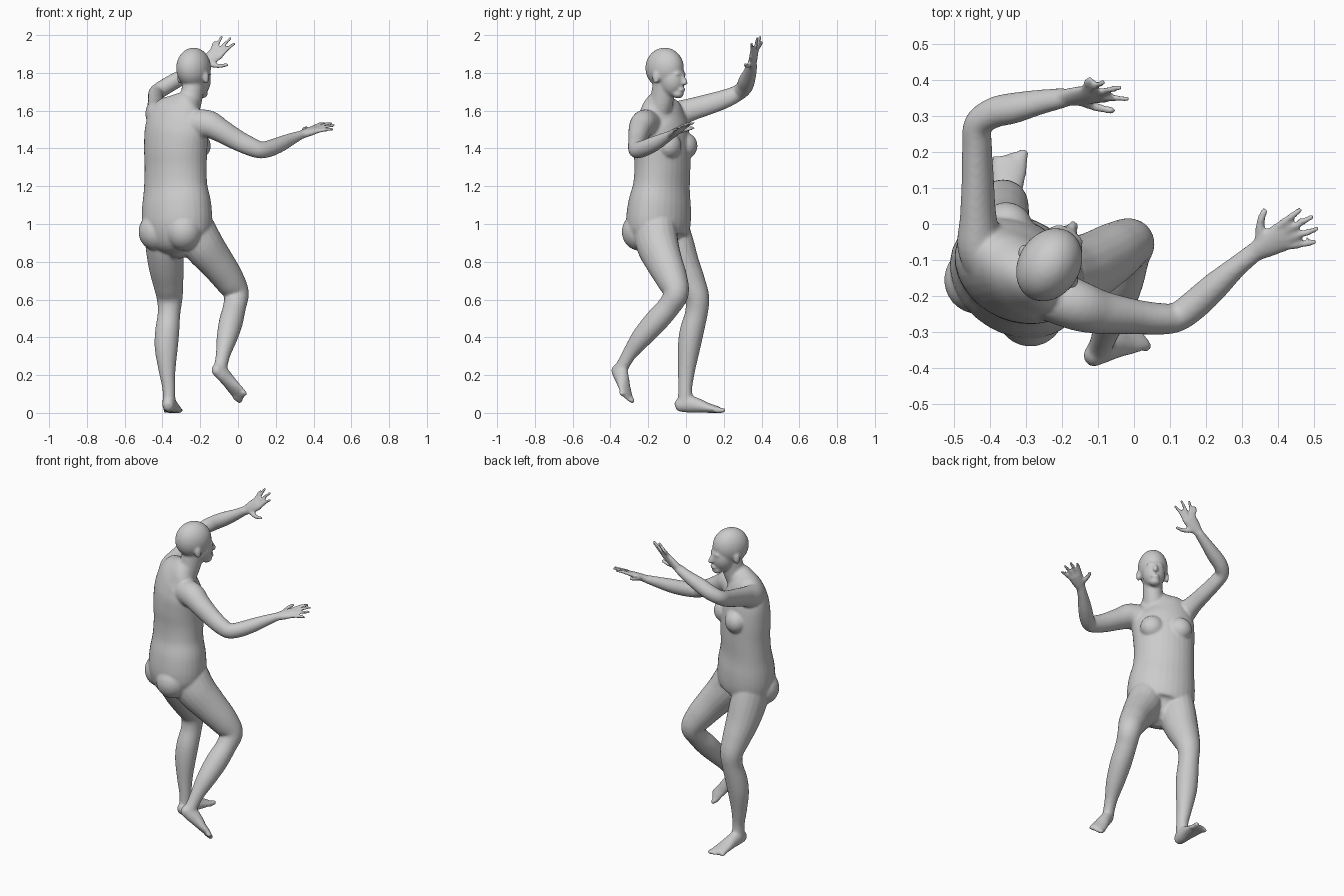
import bpy, bmesh, math
from mathutils import Vector, Matrix

U = Vector((0.85, -0.53, 0)).normalized()   # figure's right
F = Vector((0.53, 0.85, 0)).normalized()    # figure's forward
Z = Vector((0, 0, 1))
bm = bmesh.new()


def catmull(p, steps=5):
    q = [p[0]] + p + [p[-1]]
    out = []
    for i in range(1, len(q) - 2):
        for s in range(steps):
            t = s / steps
            out.append([0.5 * (2 * b + (c - a) * t + (2 * a - 5 * b + 4 * c - d) * t * t
                               + (3 * b - a - 3 * c + d) * t ** 3)
                        for a, b, c, d in zip(q[i - 1], q[i], q[i + 1], q[i + 2])])
    return out + [list(p[-1])]


def tube(pts, side, n=20):
    """Loft of elliptical rings (x, y, z, half width, half depth) with domed ends."""
    P = catmull(pts)
    C = [Vector(p[:3]) for p in P]
    rings = []
    last = len(P) - 1
    for i, p in enumerate(P):
        t = (C[min(i + 1, last)] - C[max(i - 1, 0)]).normalized()
        u = (Vector(side) - t * t.dot(Vector(side))).normalized()
        v = t.cross(u)
        stack = [(0, 1)]
        r = min(p[3], p[4])
        if i == 0:
            stack = [(-0.6 * r, 0.35), (-0.4 * r, 0.75), (0, 1)]
        elif i == last:
            stack = [(0, 1), (0.4 * r, 0.75), (0.6 * r, 0.35)]
        for off, k in stack:
            rings.append([bm.verts.new(C[i] + t * off + u * p[3] * k * math.cos(a) + v * p[4] * k * math.sin(a))
                          for a in [2 * math.pi * j / n for j in range(n)]])
    for a, b in zip(rings, rings[1:]):
        for j in range(n):
            bm.faces.new((a[j], a[(j + 1) % n], b[(j + 1) % n], b[j]))
    bm.faces.new(rings[0][::-1])
    bm.faces.new(rings[-1])


def blob(c, su, sf, sz):
    """Ellipsoid aligned with the figure's heading."""
    m = Matrix((U * su, F * sf, Z * sz)).transposed().to_4x4()
    m.translation = Vector(c)
    bmesh.ops.create_uvsphere(bm, u_segments=24, v_segments=16, radius=1, matrix=m)


def finger(a, b, r, bend):
    a, b = Vector(a), Vector(b)
    mid = (a + b) / 2 + Vector(bend)
    tube([(*a, r * 1.1, r * 1.1), (*mid, r, r), (*b.lerp(mid, 0.1), r * 0.8, r * 0.8)], (0.6, -0.5, 0.62), 10)


def hand(wrist, knuckle, side, tips, thumb, bend):
    """Palm, four fingers (index first) and thumb; side points to the thumb."""
    w, k, s = Vector(wrist), Vector(knuckle), Vector(side).normalized()
    tube([(*w, .028, .022), (*w.lerp(k, .45), .038, .02), (*w.lerp(k, .85), .043, .016), (*k, .04, .013)], s)
    for i, tip in enumerate(tips):
        finger(k + s * (.032 - .0215 * i) - (k - w) * .1, tip, .0105, bend)
    base = w.lerp(k, .2) + s * .015
    finger(base, thumb, .0125, s * .012)


def foot(o, fwd, side, inner, k=1):
    """Foot from heel to toes; o is the sole point under the ankle."""
    o, f, s = Vector(o), Vector(fwd).normalized(), Vector(side).normalized()
    up = s.cross(f)
    prof = [(-.04, .04, .03, .035), (0, .05, .036, .047), (.055, .042, .039, .04),
            (.11, .029, .046, .028), (.155, .021, .05, .02), (.18, .017, .046, .015)]
    tube([(*(o + f * t * k + up * h * k), a * k, b * k) for t, h, a, b in prof], s)
    for i in range(5):
        r = .015 if i == 0 else .0105
        b = o + s * inner * (.034 - .0185 * i) * k + up * r * k
        e = .206 - .004 * i - .0015 * i * i
        tube([(*(b + f * .16 * k), r, r), (*(b + f * .185 * k), r, r), (*(b + f * e * k), r, r * .9)], s, 10)


# torso
tube([(-.30, -.14, .88, .10, .09), (-.315, -.15, .93, .175, .14), (-.322, -.147, 1.0, .195, .16),
      (-.325, -.14, 1.1, .193, .156), (-.33, -.13, 1.2, .178, .139), (-.33, -.125, 1.3, .174, .137),
      (-.33, -.127, 1.4, .178, .138), (-.325, -.132, 1.5, .18, .128), (-.31, -.14, 1.57, .165, .105),
      (-.285, -.145, 1.62, .12, .08), (-.262, -.14, 1.655, .07, .065)], U, 32)
for s in (-1, 1):
    blob(Vector((-.33, -.127, 1.415)) + F * .095 + U * s * .08, .07, .063, .07)     # breasts
    blob(Vector((-.325, -.145, .96)) - F * .065 + U * s * .085, .095, .095, .10)    # buttocks

# neck and head
tube([(-.28, -.15, 1.58, .07, .07), (-.25, -.128, 1.66, .058, .064), (-.232, -.11, 1.76, .058, .066)], U)
H = Vector((-.235, -.113, 0))
blob(H + Z * 1.827, .086, .108, .108)
blob(H + F * .045 + Z * 1.765, .066, .073, .09)
blob(H + F * .082 + Z * 1.69, .032, .032, .024)     # chin
blob(H + F * .098 + Z * 1.795, .05, .018, .014)     # brow
blob(H + F * .112 + Z * 1.712, .024, .012, .012)    # mouth
tube([(*(H + F * .112 + Z * 1.785), .009, .01), (*(H + F * .125 + Z * 1.755), .013, .014),
      (*(H + F * .128 + Z * 1.745), .016, .013)], U, 12)    # nose
for s in (-1, 1):
    blob(H + U * s * .083 - F * .005 + Z * 1.775, .012, .02, .033)   # ears

# left arm, raised
tube([(-.38, -.12, 1.54, .08, .09), (-.425, -.06, 1.575, .065, .075), (-.432, .02, 1.605, .05, .062),
      (-.433, .12, 1.635, .044, .056), (-.435, .21, 1.665, .041, .05), (-.432, .275, 1.695, .04, .043),
      (-.39, .308, 1.725, .042, .044), (-.33, .322, 1.76, .041, .044), (-.26, .338, 1.80, .033, .036),
      (-.19, .35, 1.845, .025, .027)], (1, 0, .3))
hand((-.19, .35, 1.845), (-.107, .361, 1.91), (.5, -.42, -.6),
     [(-.012, .345, 1.962), (-.033, .378, 1.99), (-.082, .393, 1.997), (-.118, .404, 1.968)],
     (-.052, .313, 1.845), (-.004, .004, .004))

# right arm, stretched out
tube([(-.24, -.19, 1.52, .075, .085), (-.16, -.225, 1.53, .07, .075), (-.09, -.245, 1.495, .06, .063),
      (0, -.257, 1.443, .048, .055), (.07, -.263, 1.41, .044, .05), (.12, -.258, 1.393, .041, .045),
      (.17, -.222, 1.402, .042, .044), (.225, -.172, 1.424, .039, .041), (.285, -.118, 1.452, .03, .032),
      (.337, -.076, 1.475, .027, .022)], (.5, -.85, 0))
hand((.337, -.076, 1.475), (.42, -.03, 1.506), (-.42, .85, .3),
     [(.465, .043, 1.537), (.50, .023, 1.537), (.514, -.012, 1.525), (.508, -.049, 1.502)],
     (.364, .042, 1.512), (0, 0, .004))

# left leg, standing
tube([(-.395, -.095, .95, .10, .12), (-.388, -.065, .87, .10, .115), (-.38, -.025, .78, .094, .1),
      (-.37, .022, .69, .081, .083), (-.362, .058, .61, .069, .066), (-.365, .055, .53, .06, .06),
      (-.375, .03, .43, .064, .064), (-.38, .015, .34, .061, .059), (-.375, .002, .22, .044, .045),
      (-.366, -.004, .13, .034, .037), (-.365, -.003, .06, .034, .042)], (1, -.1, 0))
foot((-.365, 0, 0), (.12, 1, 0), (1, -.12, 0), 1)

# right leg, lifted
tube([(-.23, -.165, .97, .105, .12), (-.185, -.15, .89, .105, .115), (-.115, -.115, .80, .09, .10),
      (-.05, -.075, .71, .08, .085), (-.01, -.053, .635, .068, .068), (-.018, -.09, .565, .062, .06),
      (-.037, -.16, .485, .062, .064), (-.058, -.235, .40, .054, .056), (-.077, -.295, .32, .038, .041),
      (-.088, -.328, .265, .033, .037), (-.096, -.35, .225, .034, .042)], (.67, -.645, .37))
foot((-.103, -.382, .184), (.693, .358, -.626), (.67, -.645, .37), -1, .93)

# fuse all parts into one skin
mesh = bpy.data.meshes.new("human_body")
bmesh.ops.recalc_face_normals(bm, faces=bm.faces)
bm.to_mesh(mesh)
bm.free()
body = bpy.data.objects.new("human_body", mesh)
bpy.context.collection.objects.link(body)
bpy.context.view_layer.objects.active = body
body.select_set(True)
rm = body.modifiers.new("fuse", 'REMESH')
rm.mode = 'VOXEL'
rm.voxel_size = 0.0075
sm = body.modifiers.new("soften", 'SMOOTH')
sm.factor = 0.5
sm.iterations = 5
for name in ("fuse", "soften"):
    bpy.ops.object.modifier_apply(modifier=name)
low = min(v.co.z for v in body.data.vertices)
for v in body.data.vertices:
    v.co.z -= low
bpy.ops.object.shade_smooth()
